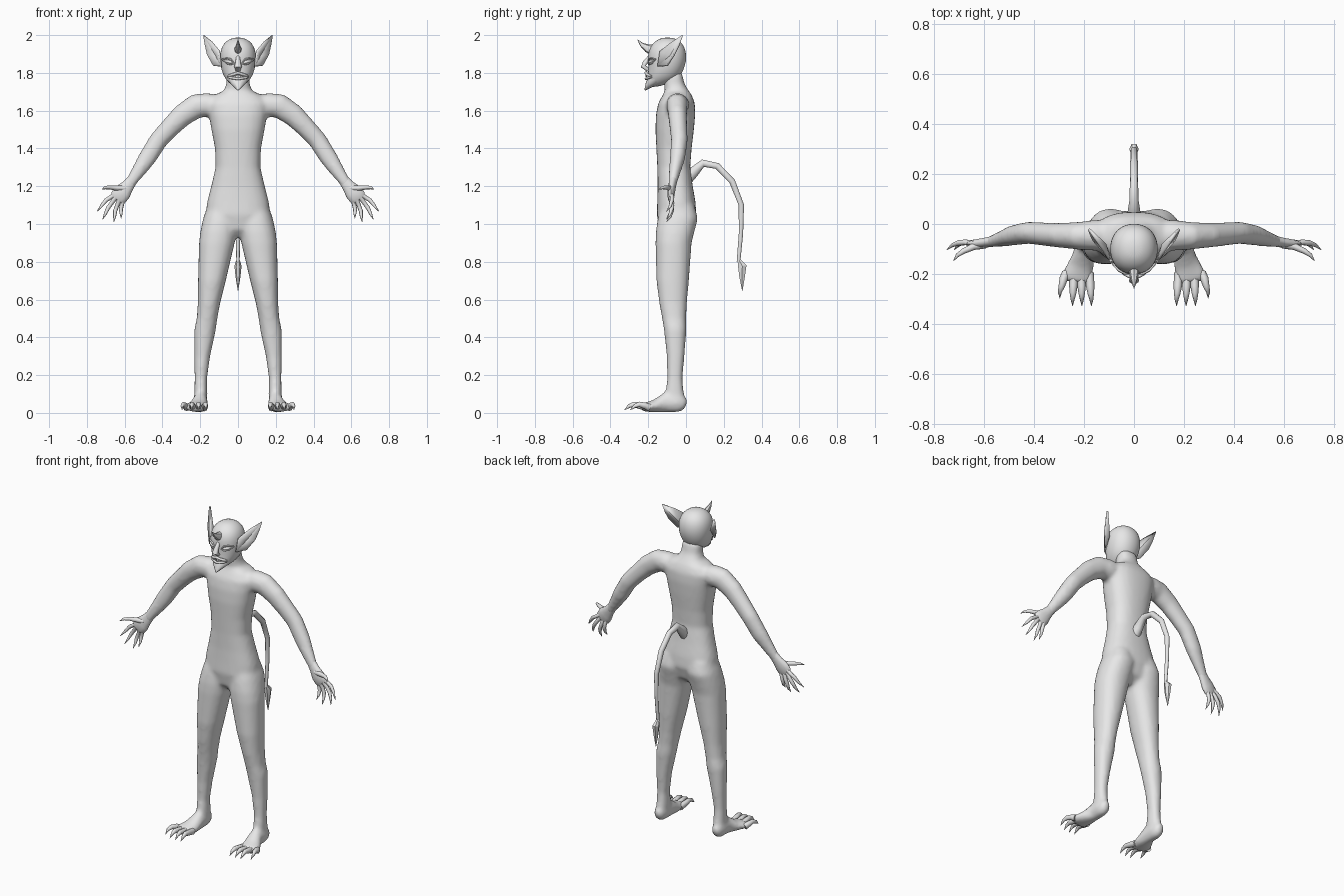
import bpy, bmesh, math
from mathutils import Vector

skin = bpy.data.materials.new("grey_skin")
skin.diffuse_color = (0.8, 0.8, 0.8, 1)


def ring_loft(bm, rings, power=2.0, sides=20):
    """Skin closed rings given as (centre, axis u, axis v)."""
    loops = []
    for c, u, v in rings:
        loop = []
        for i in range(sides):
            a = 2 * math.pi * i / sides
            ca, sa = math.cos(a), math.sin(a)
            ca = math.copysign(abs(ca) ** (2 / power), ca)
            sa = math.copysign(abs(sa) ** (2 / power), sa)
            loop.append(bm.verts.new(c + u * ca + v * sa))
        loops.append(loop)
    for a, b in zip(loops, loops[1:]):
        for i in range(sides):
            j = (i + 1) % sides
            bm.faces.new((a[i], a[j], b[j], b[i]))
    bm.faces.new(loops[0][::-1])
    bm.faces.new(loops[-1])


def column(bm, rows, s=1, power=2.0, sides=20):
    """Upright form from rows of (z, x min, x max, y front, y back)."""
    ring_loft(bm, [(Vector((s * (a + b) / 2, (f + k) / 2, z)),
                    Vector(((b - a) / 2, 0, 0)), Vector((0, (k - f) / 2, 0)))
                   for z, a, b, f, k in rows], power, sides)


def tube(bm, pts, ref=(0, 1, 0), s=1, sides=12):
    """Tube along (x, y, z, radius along ref, radius across)."""
    ps = [Vector((s * p[0], p[1], p[2])) for p in pts]
    rings = []
    for i, p in enumerate(ps):
        t = (ps[min(i + 1, len(ps) - 1)] - ps[max(i - 1, 0)]).normalized()
        r = Vector(ref)
        u = (r - t * r.dot(t)).normalized()
        rings.append((p, u * pts[i][3], t.cross(u) * pts[i][4]))
    ring_loft(bm, rings, 2.0, sides)


def finish(bm, name, angle=60, subsurf=0):
    bmesh.ops.recalc_face_normals(bm, faces=bm.faces[:])
    me = bpy.data.meshes.new(name)
    bm.to_mesh(me)
    bm.free()
    me.materials.append(skin)
    ob = bpy.data.objects.new(name, me)
    bpy.context.collection.objects.link(ob)
    bpy.ops.object.select_all(action='DESELECT')
    ob.select_set(True)
    bpy.context.view_layer.objects.active = ob
    bpy.ops.object.shade_smooth_by_angle(angle=math.radians(angle))
    if subsurf:
        ob.modifiers.new("Subdivide", 'SUBSURF').levels = subsurf
        ob.modifiers["Subdivide"].render_levels = subsurf
    return ob


# Body: torso, neck, arms, legs and feet fused into one skin
bm = bmesh.new()
torso = [(.93, .05, -.1, -.02), (.97, .12, -.14, .03), (1.05, .172, -.155, .055),
         (1.12, .163, -.152, .05), (1.2, .142, -.15, .036), (1.3, .119, -.152, .022),
         (1.4, .122, -.157, .03), (1.5, .141, -.162, .042), (1.58, .155, -.159, .049),
         (1.64, .165, -.147, .047), (1.68, .13, -.125, .032), (1.705, .075, -.112, .015),
         (1.74, .062, -.117, -.008), (1.80, .06, -.12, -.02)]
column(bm, [(z, -w, w, f, k) for z, w, f, k in torso], power=2.4, sides=28)
for s in (1, -1):
    column(bm, [(1.1, .01, .16, -.13, .045), (1.03, 0, .185, -.15, .064),
                (.96, .006, .2, -.16, .045), (.9, .017, .207, -.162, .03),
                (.7, .064, .212, -.157, .016), (.58, .094, .213, -.142, .005),
                (.5, .109, .219, -.127, .001), (.44, .117, .232, -.117, .003),
                (.3, .147, .232, -.102, -.008), (.18, .164, .23, -.1, -.018),
                (.1, .162, .232, -.11, -.01), (.03, .17, .232, -.1, -.005)], s, 2.2)
    tube(bm, [(.08, -.045, 1.63, .06, .05), (.16, -.045, 1.63, .062, .064),
              (.22, -.047, 1.625, .056, .066), (.295, -.045, 1.575, .05, .06),
              (.36, -.04, 1.51, .047, .053), (.42, -.035, 1.445, .045, .05),
              (.48, -.045, 1.35, .041, .048), (.53, -.06, 1.275, .031, .038),
              (.567, -.07, 1.222, .024, .03), (.585, -.072, 1.2, .02, .032)], s=s, sides=16)
    tube(bm, [(.2, .002, .045, .022, .028), (.2, -.035, .055, .038, .053),
              (.2, -.11, .055, .04, .053), (.212, -.165, .036, .054, .034),
              (.228, -.215, .03, .064, .024), (.232, -.235, .03, .05, .018)],
         (1, 0, 0), s, 16)
body = finish(bm, "body")
rm = body.modifiers.new("Fuse", 'REMESH')
rm.mode, rm.voxel_size, rm.use_smooth_shade = 'VOXEL', .0125, True
sm = body.modifiers.new("Soften", 'SMOOTH')
sm.factor, sm.iterations = .5, 6

# Head
bm = bmesh.new()
head = [(1.725, .02, -.2, -.15), (1.75, .052, -.207, -.07), (1.78, .076, -.203, -.03),
        (1.82, .09, -.2, -.01), (1.86, .096, -.202, .002), (1.9, .097, -.202, .003),
        (1.94, .087, -.19, -.007), (1.97, .062, -.163, -.032), (1.988, .025, -.125, -.07)]
column(bm, [(z, -w, w, f, k) for z, w, f, k in head], power=2.15)
finish(bm, "head", subsurf=1)

# Pointed chin, nose and forehead horn
bm = bmesh.new()
tube(bm, [(0, -.165, 1.765, .058, .035), (0, -.195, 1.74, .035, .022),
          (0, -.218, 1.708, .003, .003)], (1, 0, 0))
finish(bm, "chin")
bm = bmesh.new()
tube(bm, [(0, -.192, 1.885, .01, .01), (0, -.215, 1.855, .014, .014),
          (0, -.226, 1.835, .02, .014), (0, -.2, 1.815, .014, .01)], (1, 0, 0))
finish(bm, "nose")
bm = bmesh.new()
tube(bm, [(0, -.17, 1.92, .022, .03), (0, -.205, 1.93, .018, .022),
          (0, -.235, 1.95, .01, .011), (0, -.257, 1.977, .001, .001)], (1, 0, 0), sides=8)
finish(bm, "forehead_horn", 40)

# Eyes with lids and brows
for s, side in ((1, "left"), (-1, "right")):
    bm = bmesh.new()
    tube(bm, [(.026, -.195, 1.852, .002, .002), (.04, -.192, 1.857, .009, .008),
              (.058, -.182, 1.861, .01, .009), (.078, -.166, 1.868, .002, .002)], s=s)
    finish(bm, side + "_eye")
    bm = bmesh.new()
    for lift in (.016, -.012):
        tube(bm, [(.02, -.198, 1.85, .003, .003), (.038, -.196, 1.857 + lift, .006, .004),
                  (.06, -.184, 1.862 + lift, .006, .004), (.085, -.16, 1.872, .003, .003)],
             s=s, sides=8)
    finish(bm, side + "_eyelids")

# Lips and teeth
bm = bmesh.new()
for z, drop, r in ((1.8, -.016, .008), (1.768, .008, .007)):
    tube(bm, [(x, -.212 + 10 * x * x, z + drop * abs(x) / .05, r if abs(x) < .05 else .003,
               r if abs(x) < .05 else .003)
              for x in (-.055, -.04, -.02, 0, .02, .04, .055)], sides=8)
finish(bm, "lips")
bm = bmesh.new()
for i in range(-3, 4):
    x = i * .011
    y = -.211 + 10 * x * x
    tube(bm, [(x, y, 1.796, .004, .005), (x, y - .002, 1.778, .001, .001)], sides=6)
finish(bm, "teeth", 30)

# Pointed ears, dished around a deep middle point
for s, side in ((1, "left"), (-1, "right")):
    bm = bmesh.new()
    rim = [bm.verts.new((s * x, y, z)) for x, y, z in
           ((.09, -.15, 1.835), (.1, -.138, 1.915), (.14, -.078, 1.963), (.181, -.02, 1.998),
            (.174, -.04, 1.945), (.163, -.064, 1.895), (.13, -.1, 1.838))]
    mid = bm.verts.new((s * .115, -.082, 1.89))
    for a, b in zip(rim, rim[1:] + rim[:1]):
        bm.faces.new((a, b, mid))
    ear = finish(bm, side + "_ear", 35)
    so = ear.modifiers.new("Thickness", 'SOLIDIFY')
    so.thickness, so.offset = .01, 0

# Hands: palm, four clawed fingers and a thumb
fingers = [((.645, 1.16), (.7, 1.125), (.747, 1.065)),
           ((.648, 1.14), (.688, 1.085), (.717, 1.023)),
           ((.628, 1.13), (.65, 1.07), (.657, 1.01)),
           ((.607, 1.135), (.62, 1.08), (.618, 1.03))]
for s, side in ((1, "left"), (-1, "right")):
    bm = bmesh.new()
    tube(bm, [(.56, -.068, 1.232, .022, .028), (.585, -.073, 1.2, .02, .034),
              (.61, -.078, 1.17, .02, .046), (.632, -.08, 1.143, .017, .046),
              (.642, -.08, 1.13, .01, .036)], s=s)
    finish(bm, side + "_palm")
    bm = bmesh.new()
    for (ax, az), (bx, bz), (cx, cz) in fingers:
        tube(bm, [(ax, -.08, az, .013, .013), ((ax + bx) / 2, -.073, (az + bz) / 2, .011, .011),
                  (bx, -.075, bz, .011, .011),
                  ((bx + cx) / 2, -.084, (bz + cz) / 2, .008, .008),
                  (cx, -.103, cz, .001, .001)], s=s, sides=8)
    tube(bm, [(.595, -.078, 1.19, .016, .02), (.64, -.09, 1.19, .014, .014),
              (.68, -.108, 1.194, .011, .011), (.705, -.125, 1.192, .008, .008),
              (.72, -.147, 1.183, .001, .001)], (0, 0, 1), s, 8)
    finish(bm, side + "_fingers")

    # Clawed toes
    bm = bmesh.new()
    for x0, x1 in ((.178, .17), (.21, .208), (.24, .245), (.27, .296)):
        y = -.322 + (.03 if x1 > .28 else 0)
        tube(bm, [(x0, -.195, .028, .018, .02), (x0 * .6 + x1 * .4, y + .075, .038, .017, .017),
                  (x0 * .3 + x1 * .7, y + .045, .045, .013, .014),
                  (x1, y + .02, .036, .008, .01), (x1, y - .004, .015, .001, .001)],
             (1, 0, 0), s, 8)
    finish(bm, side + "_toes")

# Tail with an arrow tip
bm = bmesh.new()
path = [(0, 1.235, .035), (.04, 1.275, .03), (.09, 1.322, .021), (.165, 1.307, .018),
        (.245, 1.225, .017), (.293, 1.1, .015), (.291, .95, .012), (.278, .8, .01)]
tube(bm, [(0, y, z, r * .9, r) for y, z, r in path], (1, 0, 0), sides=10)
finish(bm, "tail")
bm = bmesh.new()
tube(bm, [(0, .28, .81, .009, .009), (0, .298, .778, .019, .026),
          (0, .297, .72, .013, .017), (0, .298, .645, .001, .001)], (1, 0, 0), sides=6)
finish(bm, "tail_tip", 30)
